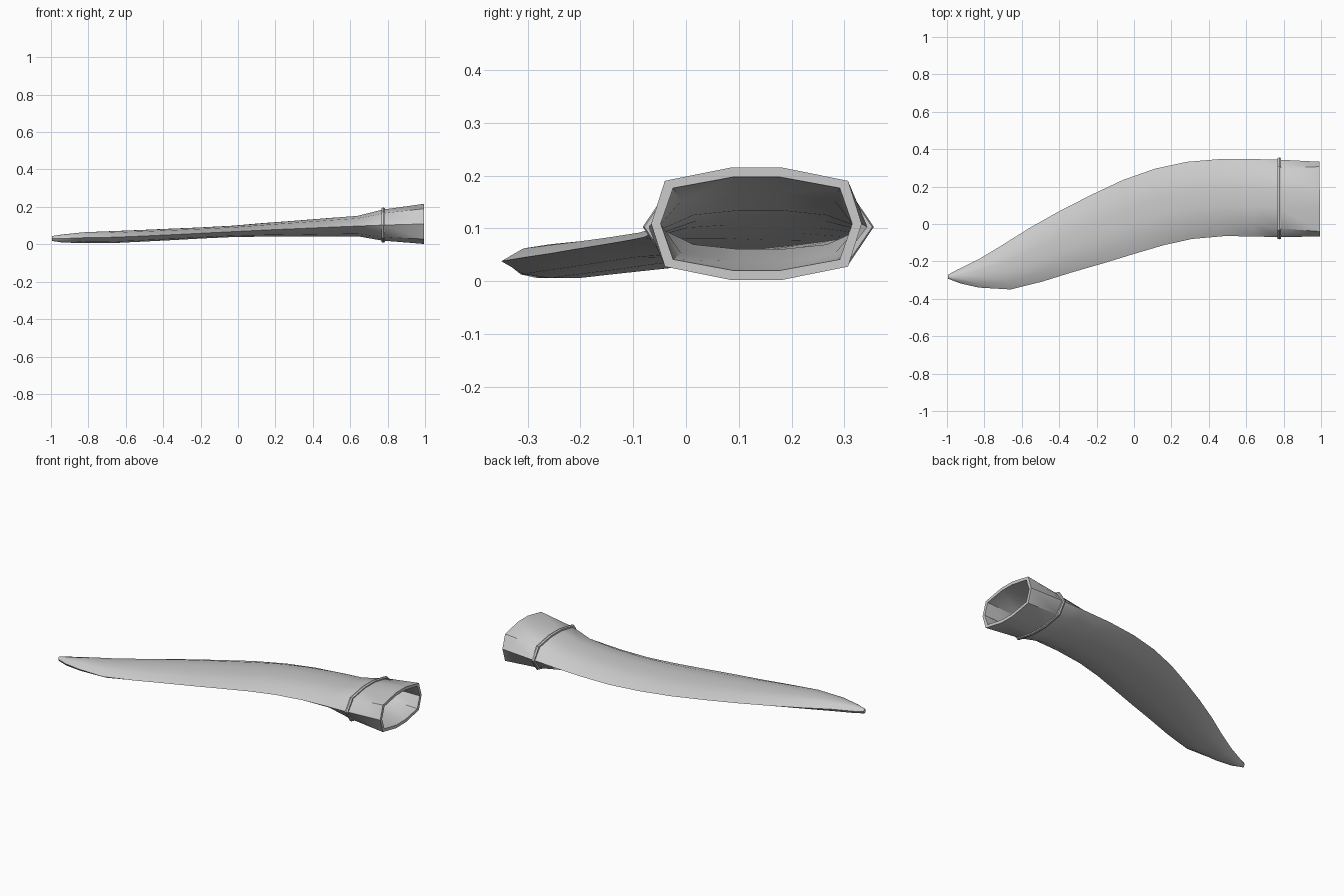
import bpy, bmesh, math
from mathutils import Vector

if "Cube" in bpy.data.objects:
    bpy.data.objects.remove(bpy.data.objects["Cube"])

# Stations: lower edge x,y, upper edge x,y, bottom z, top z, shoulder position
STATIONS = [
    (-0.995, -0.292, -0.995, -0.272, 0.018, 0.044, 0.65),
    (-0.93, -0.317, -0.95, -0.247, 0.010, 0.052, 0.65),
    (-0.83, -0.340, -0.83, -0.188, 0.006, 0.064, 0.65),
    (-0.66, -0.350, -0.70, -0.110, 0.006, 0.070, 0.65),
    (-0.49, -0.308, -0.56, -0.022, 0.014, 0.076, 0.65),
    (-0.33, -0.258, -0.40, 0.068, 0.022, 0.083, 0.65),
    (-0.17, -0.212, -0.23, 0.155, 0.031, 0.090, 0.65),
    (0.00, -0.160, -0.06, 0.235, 0.039, 0.099, 0.65),
    (0.16, -0.113, 0.11, 0.295, 0.041, 0.113, 0.65),
    (0.31, -0.080, 0.28, 0.332, 0.042, 0.125, 0.65),
    (0.48, -0.065, 0.46, 0.347, 0.043, 0.139, 0.65),
    (0.64, -0.066, 0.64, 0.347, 0.043, 0.152, 0.67),
    (0.77, -0.071, 0.77, 0.344, 0.020, 0.185, 0.77),
    (0.995, -0.066, 0.992, 0.333, 0.002, 0.216, 0.87),
]


def section(st, grow=0.0):
    """Ten-sided lens cross-section, grown or shrunk by a wall distance."""
    lx, ly, ux, uy, z0, z1, sh = st
    a, b = Vector((lx, ly, 0)), Vector((ux, uy, 0))
    mid, half = (a + b) / 2, (b - a) / 2
    half *= 1 + grow / half.length
    zc, zh = (z0 + z1) / 2, (z1 - z0) / 2 + grow
    prof = [(1, 0), (sh, .76), (.23, 1), (-.23, 1), (-sh, .76)]
    prof += [(-u, -w) for u, w in prof]
    return [mid + half * u + Vector((0, 0, zc + zh * w)) for u, w in prof]


def loft(name, loops, closed=False):
    bm = bmesh.new()
    rings = [[bm.verts.new(p) for p in lp] for lp in loops]
    n = len(rings[0])
    pairs = list(zip(rings, rings[1:]))
    if closed:
        pairs.append((rings[-1], rings[0]))
    for r, s in pairs:
        for i in range(n):
            j = (i + 1) % n
            bm.faces.new((r[i], r[j], s[j], s[i]))
    if not closed:
        bm.faces.new(rings[0])
        bm.faces.new(rings[-1])
    bmesh.ops.recalc_face_normals(bm, faces=bm.faces)
    me = bpy.data.meshes.new(name)
    bm.to_mesh(me)
    bm.free()
    ob = bpy.data.objects.new(name, me)
    bpy.context.collection.objects.link(ob)
    bpy.ops.object.select_all(action='DESELECT')
    ob.select_set(True)
    bpy.context.view_layer.objects.active = ob
    bpy.ops.object.shade_smooth_by_angle(angle=math.radians(35))
    return ob


# Sheath: outer skin, mouth rim, then hollow inner skin
outer = [section(s) for s in STATIONS]
inner = [section(s, -0.018) for s in reversed(STATIONS[5:])]
loft("sheath", outer + inner)


# Raised band behind the mouth
def band_loop(x, grow):
    return section((x, -0.071, x, 0.345, 0.020, 0.186, 0.78), grow)


loft("band", [band_loop(0.768, -0.006), band_loop(0.768, 0.008),
              band_loop(0.777, 0.011), band_loop(0.786, 0.008),
              band_loop(0.786, -0.006)], closed=True)
